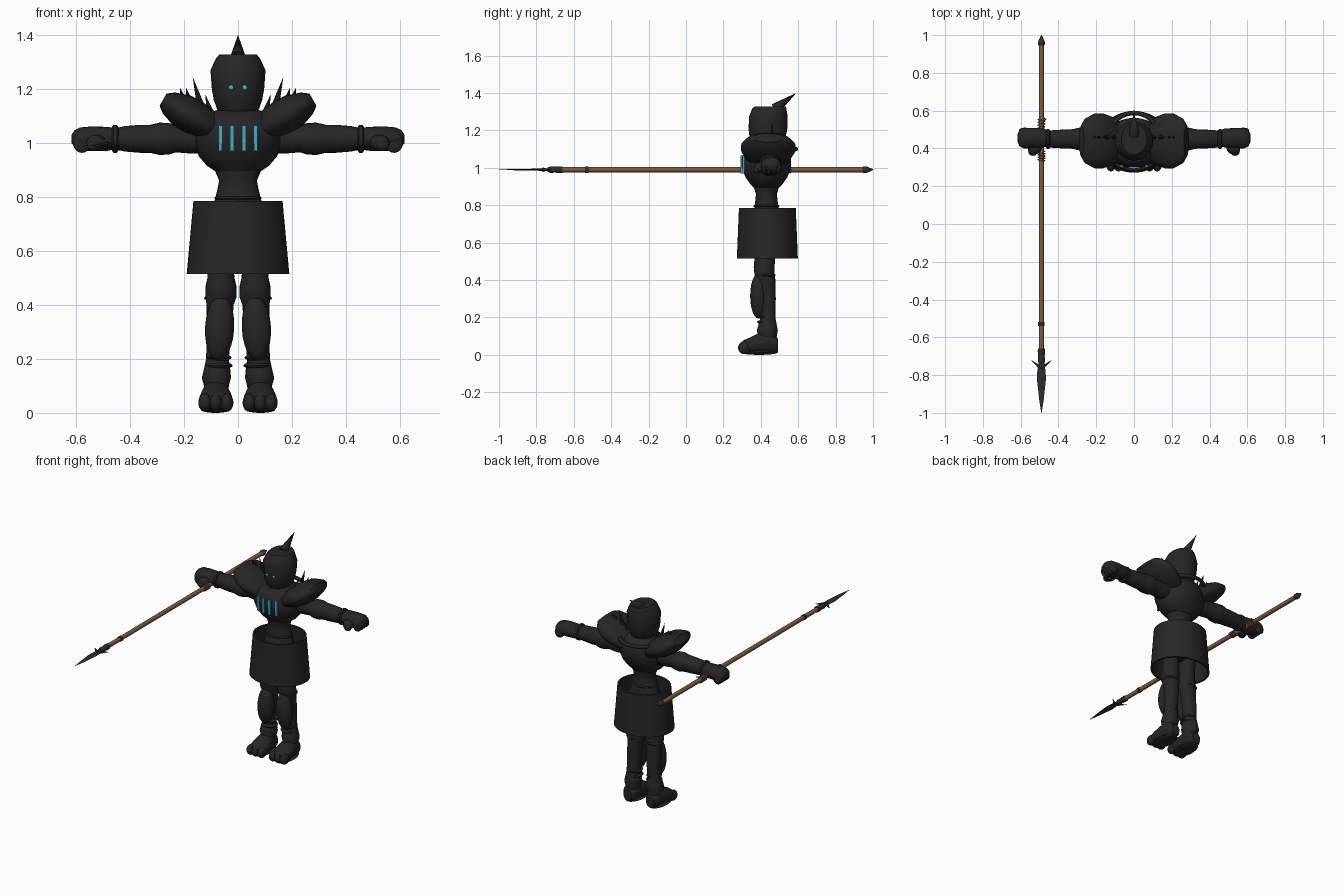
import bpy, bmesh
from math import sin, cos, pi, radians
from mathutils import Vector, Matrix, Euler

if "Cube" in bpy.data.objects:
    bpy.data.objects.remove(bpy.data.objects["Cube"])


def material(name, rgb, rough=0.8):
    m = bpy.data.materials.new(name)
    m.use_nodes = True
    m.diffuse_color = (*rgb, 1)
    bsdf = m.node_tree.nodes["Principled BSDF"]
    bsdf.inputs["Base Color"].default_value = (*rgb, 1)
    bsdf.inputs["Roughness"].default_value = rough
    return m


ARMOUR = material("black armour", (0.019, 0.019, 0.019))
GLOW = material("glowing blue", (0.075, 0.40, 0.56))
WOOD = material("brown wood", (0.20, 0.11, 0.056))
WIRE = material("copper wire", (0.24, 0.12, 0.05))
STEEL = material("dark steel", (0.026, 0.026, 0.028))
parts = []
CY = 0.435  # body centre line in y


def finish(name, bm, mat):
    bmesh.ops.remove_doubles(bm, verts=bm.verts, dist=1e-5)
    bmesh.ops.recalc_face_normals(bm, faces=bm.faces)
    me = bpy.data.meshes.new(name)
    bm.to_mesh(me)
    bm.free()
    me.materials.append(mat)
    ob = bpy.data.objects.new(name, me)
    bpy.context.collection.objects.link(ob)
    parts.append(ob)
    return ob


def loft(name, axis, rings, mat=ARMOUR, seg=24, caps=True, matrix=None):
    """Skin elliptical rings (position, centre a, centre b, radius a, radius b)."""
    k = "xyz".index(axis)
    u, v = [i for i in range(3) if i != k]
    bm = bmesh.new()
    loops = []
    for t, a, b, ra, rb in rings:
        loop = []
        for i in range(seg):
            co = [0, 0, 0]
            w = 2 * pi * i / seg
            co[k], co[u], co[v] = t, a + ra * cos(w), b + rb * sin(w)
            loop.append(bm.verts.new(co))
        loops.append(loop)
    for lo, hi in zip(loops, loops[1:]):
        for i in range(seg):
            j = (i + 1) % seg
            bm.faces.new((lo[i], lo[j], hi[j], hi[i]))
    if caps:
        bm.faces.new(loops[0])
        bm.faces.new(loops[-1])
    if matrix:
        bm.transform(matrix)
    return finish(name, bm, mat)


def ball(name, loc, size, mat=ARMOUR, rot=(0, 0, 0)):
    bm = bmesh.new()
    bmesh.ops.create_uvsphere(bm, u_segments=20, v_segments=12, radius=1,
                              matrix=Matrix.LocRotScale(Vector(loc), Euler(rot), Vector(size)))
    return finish(name, bm, mat)


def spike(name, base, tip, r, mat=ARMOUR, r2=0.0, seg=12):
    a, b = Vector(base), Vector(tip)
    d = b - a
    m = Matrix.Translation((a + b) / 2) @ d.to_track_quat("Z", "Y").to_matrix().to_4x4()
    bm = bmesh.new()
    bmesh.ops.create_cone(bm, cap_ends=True, segments=seg, radius1=r, radius2=r2,
                          depth=d.length, matrix=m)
    return finish(name, bm, mat)


def tube(name, points, r, mat):
    cu = bpy.data.curves.new(name, "CURVE")
    cu.dimensions = "3D"
    cu.bevel_depth, cu.bevel_resolution = r, 2
    sp = cu.splines.new("POLY")
    sp.points.add(len(points) - 1)
    for p, co in zip(sp.points, points):
        p.co = (*co, 1)
    cu.materials.append(mat)
    ob = bpy.data.objects.new(name, cu)
    bpy.context.collection.objects.link(ob)


# Helmet with swept-back crest
loft("helmet", "z", [(1.10, 0, .43, .055, .065), (1.125, 0, .435, .078, .085),
                     (1.16, 0, .435, .09, .095), (1.20, 0, .438, .097, .103),
                     (1.27, 0, .44, .102, .104), (1.315, 0, .445, .08, .092),
                     (1.328, 0, .45, .068, .083)], seg=20)
spike("crest_horn", (0, .475, 1.315), (0, .59, 1.40), .03)
loft("neck", "z", [(1.02, 0, .44, .09, .09), (1.13, 0, .44, .07, .075)])

# Torso
loft("chest", "z", [(.895, 0, .43, .085, .07), (.915, 0, .43, .115, .088),
                    (.95, 0, .43, .145, .112), (1.0, 0, .43, .162, .132),
                    (1.06, 0, .43, .162, .132), (1.10, 0, .435, .13, .11),
                    (1.125, 0, .44, .07, .07)], seg=32)
loft("waist", "z", [(.68, 0, .43, .11, .08), (.78, 0, .43, .088, .066),
                    (.82, 0, .43, .078, .06), (.86, 0, .43, .07, .056),
                    (.92, 0, .43, .095, .075)])
ball("belt", (0, .43, .795), (.088, .07, .016))
ball("pelvis", (0, .43, .68), (.125, .09, .09))

# Glowing chest slots and eyes
for i in range(4):
    x = -.066 + .044 * i
    y = .43 - .132 * (1 - (x / .162) ** 2) ** .5
    bm = bmesh.new()
    bmesh.ops.create_cube(bm, size=1, matrix=Matrix.LocRotScale(
        Vector((x, y - .002, 1.017)), None, Vector((.014, .009, .096))))
    finish("chest_slot", bm, GLOW)
for s in (-1, 1):
    ball("eye", (s * .025, .338, 1.205), (.009, .005, .009), GLOW)

# Hollow skirt
loft("skirt", "z", [(.515, 0, CY, .19, .163), (.785, 0, CY, .165, .152),
                    (.785, 0, CY, .153, .14), (.515, 0, CY, .178, .151),
                    (.515, 0, CY, .19, .163)], seg=48, caps=False)

# Collar band joining the shoulders at the back
tube("back_collar", [(.13 * sin(a), .46 + .128 * cos(a), 1.10)
                     for a in [radians(d) for d in range(-80, 81, 10)]], .012, ARMOUR)

for s, side in ((-1, "right"), (1, "left")):
    # Shoulder guard, raised at its outer end, with a row of spikes
    tilt = Matrix.Translation((s * .165, .44, 1.095)) @ Matrix.Rotation(-s * radians(30), 4, "Y")
    loft(side + "_shoulder_guard", "x",
         [(s * t, 0, 0, ry, rz) for t, ry, rz in
          ((-.13, .06, .03), (-.08, .12, .055), (0, .146, .066), (.05, .146, .064),
           (.105, .12, .045), (.13, .085, .026))], matrix=tilt)
    for x, z, h in ((.10, 1.11, .07), (.135, 1.135, .11), (.175, 1.145, .06), (.20, 1.155, .05)):
        spike(side + "_shoulder_spike", (s * x, .46, z - .01),
              (s * (x + h * .3), .46, z + h), .016, seg=8)

    # Arm
    loft(side + "_arm", "x",
         [(s * x, .45, 1.015, ry, rz) for x, ry, rz in
          ((.10, .05, .05), (.17, .055, .055), (.23, .05, .05), (.255, .058, .058),
           (.29, .06, .06), (.325, .052, .052), (.36, .05, .052), (.42, .048, .047),
           (.45, .044, .04), (.48, .04, .038))])
    for x in (.25, .325, .455):
        loft(side + "_arm_band", "x", [(s * (x + d), .45, 1.015, r, r) for d, r in
                                       ((-.012, .044), (-.006, .052), (.006, .052), (.012, .044))])
    # Fist with curled fingers and thumb
    loft(side + "_hand", "x",
         [(s * x, .455, 1.015, ry, rz) for x, ry, rz in
          ((.44, .038, .036), (.48, .05, .044), (.54, .054, .046), (.585, .054, .042),
           (.605, .044, .032), (.616, .022, .016))])
    for i in range(4):
        ball(side + "_finger", (s * .578, .418 + .026 * i, .997), (.032, .014, .034))
    ball(side + "_thumb", (s * .525, .398, 1.0), (.038, .03, .03), rot=(0, 0, -s * .5))
    ball(side + "_thumb_tip", (s * .535, .38, .99), (.024, .019, .02))

    # Leg
    loft(side + "_leg", "z",
         [(z, s * x, y, rx, ry) for z, x, y, rx, ry in
          ((.70, .068, .43, .055, .06), (.55, .065, .42, .048, .054), (.50, .063, .42, .05, .055),
           (.47, .063, .418, .057, .056), (.43, .063, .42, .058, .054), (.40, .066, .43, .05, .048),
           (.30, .07, .437, .046, .043), (.20, .076, .438, .042, .04), (.155, .078, .436, .05, .05),
           (.13, .08, .435, .054, .056), (.10, .08, .435, .046, .05), (.05, .082, .44, .045, .05))])
    ball(side + "_shin_guard", (s * .068, .388, .315), (.054, .045, .122), rot=(0, s * -.05, 0))
    for z, r in ((.425, .056), (.205, .046), (.175, .05)):
        ball(side + "_leg_band", (s * .07, .43, z), (r, .05, .014))

    # Boot
    loft(side + "_boot", "y",
         [(y, s * .082, z, rx, rz) for y, z, rx, rz in
          ((.295, .04, .04, .025), (.31, .042, .056, .037), (.35, .05, .062, .046),
           (.39, .06, .056, .056), (.43, .066, .05, .062), (.47, .058, .046, .054),
           (.492, .05, .03, .036))])
    for dx in (-.04, 0, .04):
        ball(side + "_toe", (s * .082 + dx, .312, .038), (.025, .034, .034))
    ball(side + "_sole", (s * .083, .39, .012), (.055, .10, .012))

# Spear lying along y in the right hand
SX, SZ = -.49, .99


def along(name, rings, mat, seg=16):
    return loft(name, "y", [(y, SX, SZ, rx, rz) for y, rx, rz in rings], mat, seg)


along("spear_shaft", [(-.69, .014, .014), (.96, .014, .014)], WOOD)
along("spear_butt", [(.945, .015, .015), (.95, .018, .018), (.965, .018, .018),
                     (1.0, .002, .002)], STEEL)
along("spear_band", [(-.54, .017, .017), (-.52, .017, .017)], STEEL)
along("spear_socket", [(-.74, .014, .012), (-.725, .019, .017), (-.70, .017, .016),
                       (-.675, .02, .018), (-.66, .019, .018)], STEEL)
along("spear_blade", [(-1.0, .001, .001), (-.93, .012, .003), (-.82, .024, .005),
                      (-.78, .022, .006), (-.72, .013, .006)], STEEL, seg=4)
for s in (-1, 1):
    spike("spear_barb", (SX, -.765, SZ), (SX + s * .057, -.718, SZ), .012, STEEL, seg=6)

# Wire wrapped on the shaft on both sides of the fist
for start, length in ((.335, .05), (.50, .06)):
    tube("grip_wire", [(SX + .018 * cos(i * pi / 6), start + length * i / 48,
                        SZ + .018 * sin(i * pi / 6)) for i in range(49)], .0035, WIRE)
tube("wire_end", [(SX + .012, .55, SZ + .015), (SX + .026, .556, SZ + .012)], .003, WIRE)

# Smooth shading with crisp edges
bpy.ops.object.select_all(action="DESELECT")
for ob in parts:
    ob.select_set(True)
bpy.context.view_layer.objects.active = parts[0]
bpy.ops.object.shade_smooth_by_angle(angle=radians(38))
